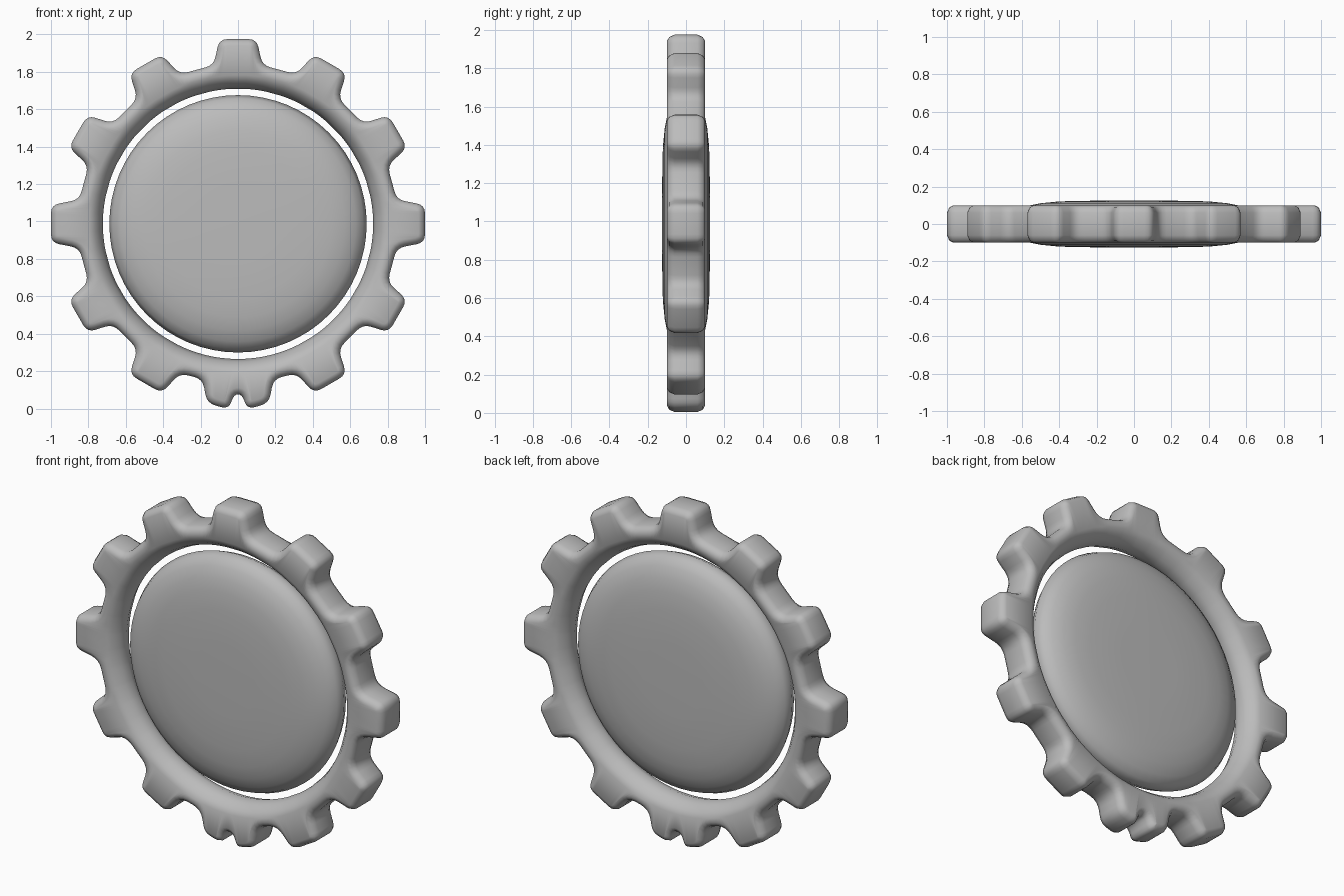
import bpy, bmesh, math
from mathutils import Vector

if "Cube" in bpy.data.objects:
    bpy.data.objects.remove(bpy.data.objects["Cube"], do_unlink=True)

CENTRE = 0.9875  # height of the gear axis

grey = bpy.data.materials.new("plain grey")
grey.use_nodes = True
COLOUR = (0.5, 0.5, 0.5, 1)
grey.diffuse_color = COLOUR
grey.node_tree.nodes["Principled BSDF"].inputs["Base Color"].default_value = COLOUR


def finish(bm, name, angle):
    """Turn a bmesh into a smooth-shaded object."""
    bmesh.ops.recalc_face_normals(bm, faces=bm.faces[:])
    mesh = bpy.data.meshes.new(name)
    bm.to_mesh(mesh)
    bm.free()
    mesh.materials.append(grey)
    obj = bpy.data.objects.new(name, mesh)
    bpy.context.collection.objects.link(obj)
    bpy.ops.object.select_all(action='DESELECT')
    obj.select_set(True)
    bpy.context.view_layer.objects.active = obj
    bpy.ops.object.shade_smooth_by_angle(angle=math.radians(angle))


def bridge(bm, a, b):
    for i in range(len(a)):
        j = (i + 1) % len(a)
        bm.faces.new((a[i], a[j], b[j], b[i]))


def loop(bm, points, y):
    return [bm.verts.new((p.x, y, CENTRE + p.y)) for p in points]


def circle(radius, angles):
    return [Vector((math.cos(a), math.sin(a))) * radius for a in angles]


def place(points, angle):
    """Move (sideways, outward) points to a direction on the gear."""
    out = Vector((math.cos(angle), math.sin(angle)))
    side = Vector((-out.y, out.x))
    return [side * s + out * r for s, r in points]


def round_corners(points, reach, steps=4):
    result = []
    for i, p in enumerate(points):
        ends = []
        for q in (points[i - 1], points[(i + 1) % len(points)]):
            d = q - p
            ends.append(p + d.normalized() * min(reach, d.length * 0.45))
        for k in range(steps + 1):
            t = k / steps
            result.append(ends[0] * (1 - t) ** 2 + p * 2 * t * (1 - t) + ends[1] * t * t)
    return result


def inset(points, amount):
    result = []
    for i, p in enumerate(points):
        d = (points[(i + 1) % len(points)] - points[i - 1]).normalized()
        result.append(p + Vector((-d.y, d.x)) * amount)
    return result


# Gear outline: eleven square teeth and a notched pair at the bottom
outline = []
for n in range(12):
    angle = math.radians(30 * n)
    if n == 9:
        half = [(0.19, 0.83), (0.165, 0.958), (0.05, 0.992), (0.022, 0.912)]
    else:
        tip = 1.0 if n in (0, 6) else 0.9875
        half = [(0.13, 0.848), (0.1, tip)]
    outline += place([(-s, r) for s, r in half] + half[::-1], angle)
outline = round_corners(outline, 0.045)
angles = [math.atan2(p.y, p.x) for p in outline]

# Toothed ring: rounded outer edges, sloping inner rim
bm = bmesh.new()
rings = []
front = [(0.0, 0.06), (0.012, 0.088), (0.035, 0.1)]
inner = [(0.795, 0.098), (0.765, 0.08), (0.738, 0.045)]
half_loops = [(inset(outline, a), y) for a, y in front]
half_loops += [(circle(r, angles), y) for r, y in inner]
for points, y in half_loops:
    rings.append(loop(bm, points, -y))
rings.append(loop(bm, circle(0.7225, angles), 0))
for points, y in reversed(half_loops):
    rings.append(loop(bm, points, y))
for i, ring in enumerate(rings):
    bridge(bm, ring, rings[(i + 1) % len(rings)])
finish(bm, "toothed_ring", 60)

# Domed centre disc, the same on both sides
bm = bmesh.new()
steps = [2 * math.pi * i / 64 for i in range(64)]
dome = [(0.2, 0.125), (0.4, 0.121), (0.5, 0.111), (0.57, 0.097), (0.63, 0.072), (0.67, 0.042)]
profile = [(r, -y) for r, y in dome] + [(0.688, 0)] + [(r, y) for r, y in dome[::-1]]
rings = [loop(bm, circle(r, steps), y) for r, y in profile]
for a, b in zip(rings, rings[1:]):
    bridge(bm, a, b)
bm.faces.new(rings[0])
bm.faces.new(rings[-1])
finish(bm, "centre_disc", 60)
